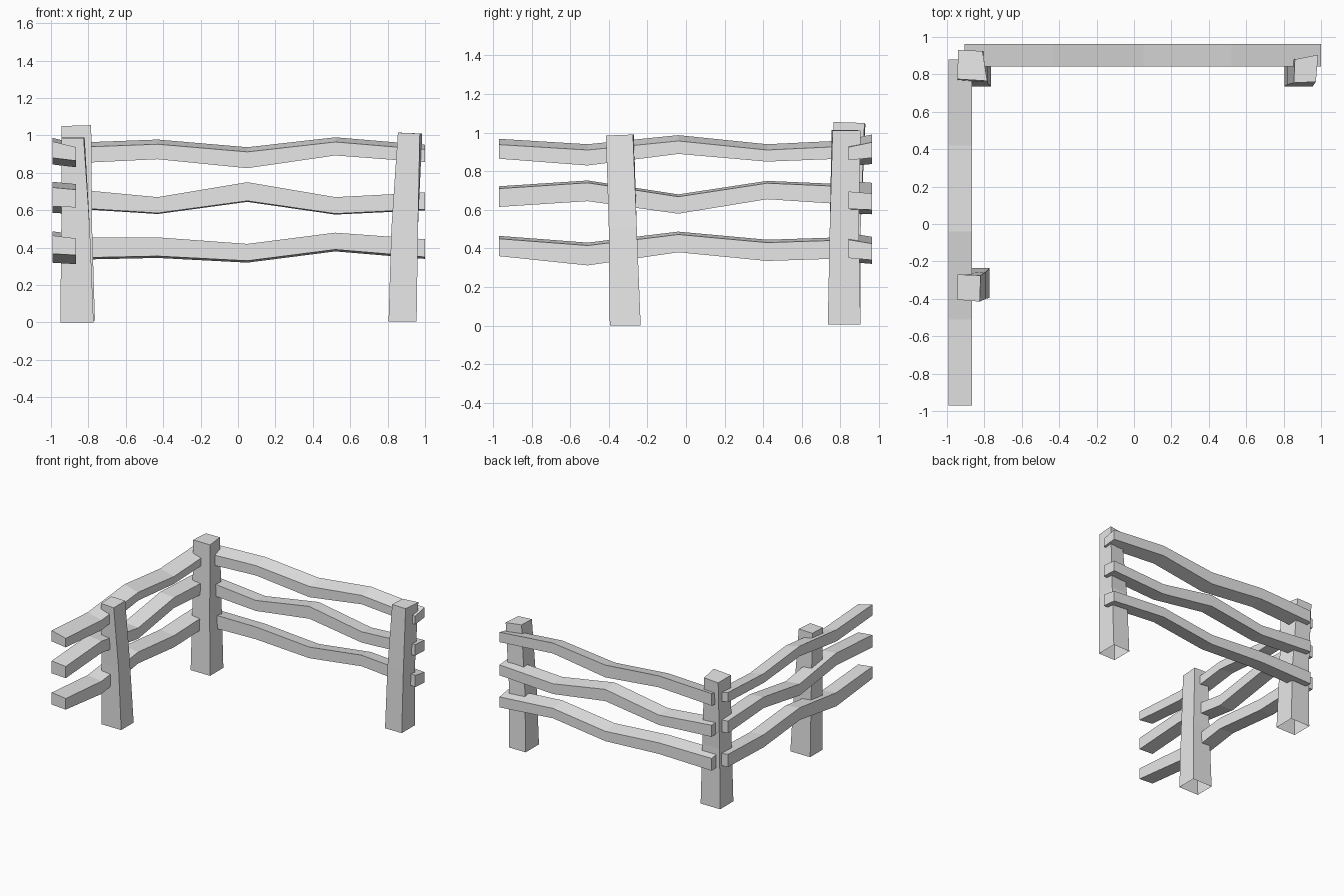
import bpy, bmesh

if "Cube" in bpy.data.objects:
    bpy.data.objects.remove(bpy.data.objects["Cube"])

wood = bpy.data.materials.new("plain grey wood")
wood.diffuse_color = (0.8, 0.8, 0.8, 1)
wood.use_nodes = True
wood.node_tree.nodes["Principled BSDF"].inputs["Base Color"].default_value = wood.diffuse_color


def loft(name, rings, cap_start):
    """Skin a list of four-cornered rings; the last ring is always capped."""
    bm = bmesh.new()
    loops = [[bm.verts.new(p) for p in ring] for ring in rings]
    for a, b in zip(loops, loops[1:]):
        for i in range(4):
            j = (i + 1) % 4
            bm.faces.new((a[i], a[j], b[j], b[i]))
    bm.faces.new(loops[-1])
    if cap_start:
        bm.faces.new(loops[0][::-1])
    bmesh.ops.recalc_face_normals(bm, faces=bm.faces[:])
    me = bpy.data.meshes.new(name)
    bm.to_mesh(me)
    bm.free()
    me.materials.append(wood)
    ob = bpy.data.objects.new(name, me)
    bpy.context.collection.objects.link(ob)
    return ob


def box_ring(x0, x1, y0, y1, z):
    return [(x0, y0, z), (x1, y0, z), (x1, y1, z), (x0, y1, z)]


# Posts: tapered, slightly bent, open underneath, with skewed tops
loft("corner_post", [
    box_ring(-0.94, -0.765, 0.735, 0.905, 0.01),
    box_ring(-0.935, -0.78, 0.75, 0.905, 0.5),
    [(-0.945, 0.775, 1.05), (-0.785, 0.765, 1.055),
     (-0.81, 0.925, 1.05), (-0.94, 0.93, 1.045)]], False)
loft("right_post", [
    box_ring(0.805, 0.955, 0.735, 0.905, 0.005),
    box_ring(0.82, 0.962, 0.745, 0.895, 0.5),
    [(0.855, 0.755, 1.015), (0.972, 0.76, 1.01),
     (0.985, 0.905, 1.01), (0.86, 0.88, 1.015)]], False)
loft("front_post", [
    box_ring(-0.95, -0.772, -0.395, -0.235, 0.0),
    box_ring(-0.945, -0.792, -0.4, -0.255, 0.5),
    [(-0.945, -0.405, 0.985), (-0.825, -0.415, 0.985),
     (-0.82, -0.275, 0.99), (-0.945, -0.27, 0.99)]], False)


def rail(name, stations, tops, bottoms, inner, outer, tilt, place):
    """Wavy plank; tilt is how much the outer edge sits above the inner one."""
    up, down = max(tilt, 0), max(-tilt, 0)
    rings = []
    for s, t, b in zip(stations, tops, bottoms):
        section = [(inner, b + down / 2), (outer, b + up / 2),
                   (outer, t - down), (inner, t - up)]
        rings.append([place(s, d, z) for d, z in section])
    loft(name, rings, True)


# Back rails run along x
back_stations = (-0.905, -0.43, 0.05, 0.52, 1.0)
back_rails = (
    ("low", (.455, .455, .42, .48, .445), (.335, .345, .32, .38, .34), -0.02),
    ("middle", (.715, .67, .75, .67, .695), (.61, .58, .645, .577, .60), -0.01),
    ("top", (.96, .978, .937, .99, .95), (.85, .873, .825, .893, .857), 0.025))
for level, tops, bottoms, tilt in back_rails:
    rail("back_rail_" + level, back_stations, tops, bottoms, 0.843, 0.963, tilt,
         lambda s, d, z: (s, d, z))

# Left rails run along y
left_stations = (-0.97, -0.51, -0.04, 0.42, 0.88)
left_rails = (
    ("low", (.465, .43, .487, .445, .46), (.36, .312, .38, .335, .35), 0.015),
    ("middle", (.722, .752, .68, .75, .73), (.615, .645, .58, .655, .625), 0.012),
    ("top", (.968, .94, .987, .94, .962), (.865, .83, .89, .85, .868), 0.03))
for level, tops, bottoms, tilt in left_rails:
    rail("left_rail_" + level, left_stations, tops, bottoms, -0.867, -0.993, tilt,
         lambda s, d, z: (d, s, z))
